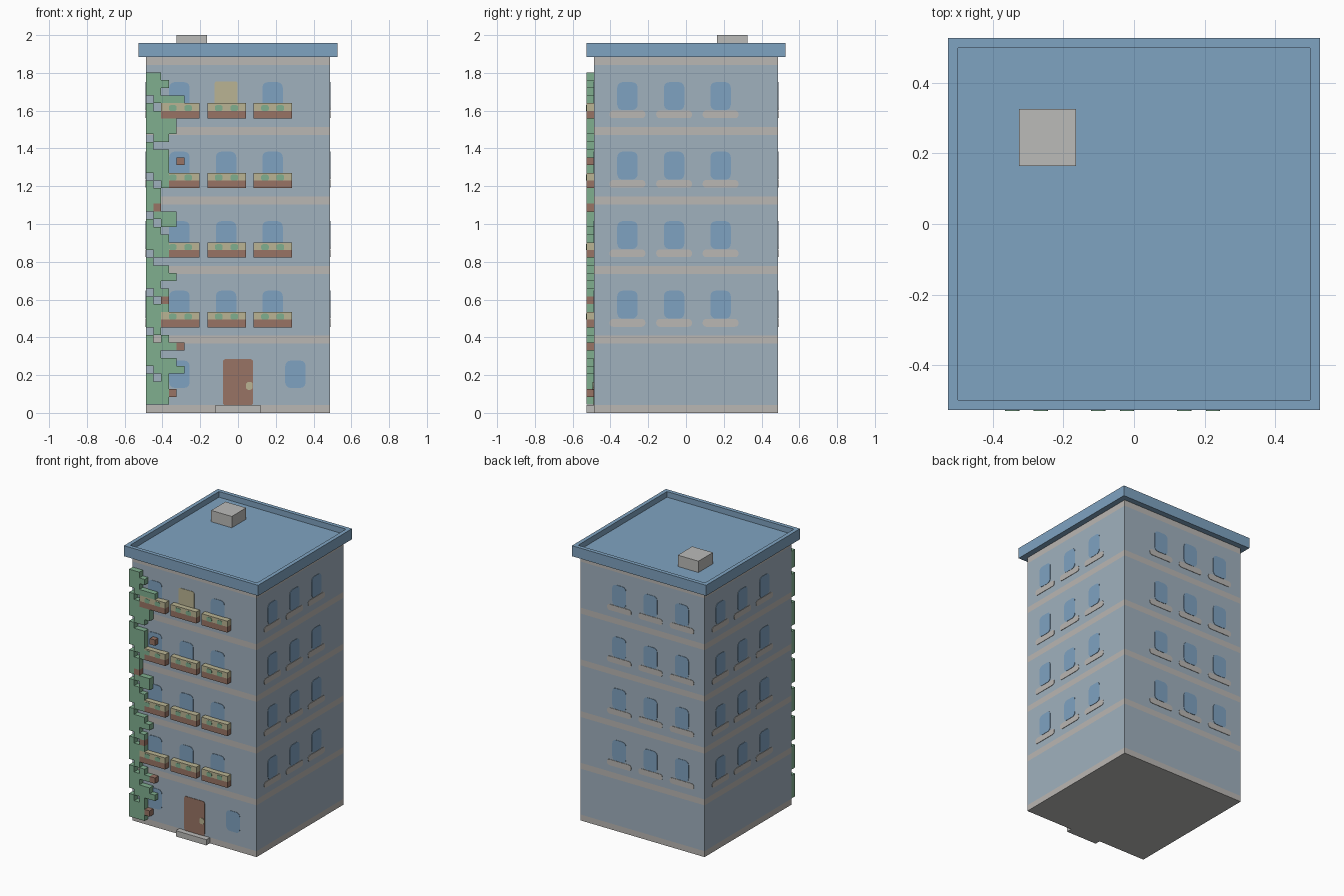
import bpy
import bmesh
from math import pi, cos, sin
from mathutils import Matrix, Vector

if "Cube" in bpy.data.objects:
    bpy.data.objects.remove(bpy.data.objects["Cube"])


def material(name, rgb):
    lin = [(c / 255 / 12.92) if c < 11 else ((c / 255 + 0.055) / 1.055) ** 2.4 for c in rgb]
    m = bpy.data.materials.new(name)
    m.use_nodes = True
    m.diffuse_color = (*lin, 1)
    bsdf = m.node_tree.nodes["Principled BSDF"]
    bsdf.inputs["Base Color"].default_value = (*lin, 1)
    bsdf.inputs["Roughness"].default_value = 0.9
    return m


WALL = material("wall blue grey", (160, 177, 190))
TRIM = material("trim warm grey", (186, 183, 179))
STONE = material("stone grey", (187, 187, 185))
GLASS = material("window blue", (127, 162, 193))
ROOF = material("roof blue", (127, 163, 193))
LEAF = material("leaf green", (128, 175, 143))
WOOD = material("wood brown", (152, 116, 101))
BLOOM = material("flower yellow", (186, 180, 147))

HALF = 0.488       # half width of the walls
EAVE = 0.528       # half width of the roof
CELL = 0.0407      # block width of the planting
ROW = 0.0409       # block height of the planting
FLOOR = 0.368      # storey height
PLANT_TOP = 1.803


def finish(name, bm, mats):
    bmesh.ops.recalc_face_normals(bm, faces=bm.faces)
    me = bpy.data.meshes.new(name)
    bm.to_mesh(me)
    bm.free()
    for m in mats:
        me.materials.append(m)
    ob = bpy.data.objects.new(name, me)
    bpy.context.scene.collection.objects.link(ob)
    return ob


def box(name, lo, hi, mat):
    bm = bmesh.new()
    lo, hi = Vector(lo), Vector(hi)
    bmesh.ops.create_cube(bm, size=1, matrix=Matrix.Translation((lo + hi) / 2)
                          @ Matrix.Diagonal((*(hi - lo), 1)))
    return finish(name, bm, [mat])


def plate(name, u, z, w, h, r, mat, side=0, d=HALF, t=0.003):
    """Thin rounded panel on a wall; side counts quarter turns from the front."""
    bm = bmesh.new()
    ring = []
    for q, (sx, sz) in enumerate([(1, 1), (-1, 1), (-1, -1), (1, -1)]):
        for i in range(4):
            a = (q + i / 3) * pi / 2
            ring.append(bm.verts.new((u + sx * (w / 2 - r) + r * cos(a), -d - t,
                                      z + h / 2 + sz * (h / 2 - r) + r * sin(a))))
    face = bm.faces.new(ring)
    ext = bmesh.ops.extrude_face_region(bm, geom=[face])
    bmesh.ops.translate(bm, vec=(0, t, 0), verts=[v for v in ext["geom"] if isinstance(v, bmesh.types.BMVert)])
    bmesh.ops.rotate(bm, verts=bm.verts, matrix=Matrix.Rotation(side * pi / 2, 3, 'Z'))
    return finish(name, bm, [mat])


# Walls with flush trim bands between the storeys
levels = [0, 0.042]
for i in range(4):
    levels += [0.368 + i * FLOOR, 0.41 + i * FLOOR]
levels += [1.842, 1.885]
bm = bmesh.new()
rings = [[bm.verts.new((sx * HALF, sy * HALF, z)) for sx, sy in [(-1, -1), (1, -1), (1, 1), (-1, 1)]]
         for z in levels]
for n, (a, b) in enumerate(zip(rings, rings[1:])):
    for i in range(4):
        j = (i + 1) % 4
        bm.faces.new((a[i], a[j], b[j], b[i])).material_index = 1 - n % 2
bm.faces.new(rings[0][::-1]).material_index = 2
bm.faces.new(rings[-1])
finish("walls", bm, [WALL, TRIM, STONE])

# Roof slab with a sunken deck
bm = bmesh.new()
bmesh.ops.create_cube(bm, size=1, matrix=Matrix.Translation((0, 0, 1.922))
                      @ Matrix.Diagonal((2 * EAVE, 2 * EAVE, 0.075, 1)))
bm.normal_update()
top = max(bm.faces, key=lambda f: f.normal.z)
bmesh.ops.inset_region(bm, faces=[top], thickness=EAVE - HALF)
deck = bmesh.ops.extrude_face_region(bm, geom=[top])
bmesh.ops.delete(bm, geom=[top], context='FACES')
bmesh.ops.translate(bm, vec=(0, 0, -0.04), verts=[v for v in deck["geom"] if isinstance(v, bmesh.types.BMVert)])
finish("roof", bm, [ROOF])
box("chimney", (-0.326, 0.164, 1.915), (-0.164, 0.326, 2.0), STONE)

# Windows and sills on every side
for side in range(4):
    for x in (-0.31, -0.063, 0.183):
        u = -x if side == 2 else x
        for floor in range(4):
            z = 0.456 + floor * FLOOR
            if side == 0 and floor == 3 and x == -0.063:
                plate("lit_window", u, 1.6, 0.122, 0.155, 0.012, BLOOM)
            else:
                plate("window", u, z + 0.043, 0.108, 0.148, 0.028, GLASS, side)
            if side:
                plate("sill", u, z, 0.19, 0.041, 0.018, TRIM, side)
for u in (-0.31, 0.304):
    plate("ground_window", u, 0.132, 0.108, 0.145, 0.028, GLASS)

# Entrance
plate("door", 0, 0.04, 0.16, 0.245, 0.014, WOOD)
plate("door_knob", 0.06, 0.122, 0.036, 0.042, 0.014, BLOOM, t=0.006)
box("doorstep", (-0.12, -EAVE, 0), (0.12, -HALF + 0.01, 0.041), STONE)

# Window boxes with flowers
planted = set()
for floor in range(4):
    r = 4 + 9 * floor
    z = PLANT_TOP - (r + 1) * ROW
    for first in (2, 8, 14):
        start = 3 if first == 2 and floor in (1, 2) else first
        x0, x1 = -HALF + start * CELL, -HALF + (first + 5) * CELL
        box("planter", (x0, -EAVE, z - ROW), (x1, -HALF, z), WOOD)
        box("flowers", (x0, -EAVE, z), (x1, -HALF, z + ROW), BLOOM)
        for c in (first + 1, first + 3):
            plate("flower_leaves", -HALF + (c + 0.5) * CELL, z, CELL, ROW * 0.75, 0.01, LEAF, d=EAVE, t=0.002)
        planted |= {(c, q) for c in range(start, first + 5) for q in (r, r + 1)}

# Climbing ivy of blocks: reach of each row from the top down
reach = "2335544432333342234423432342333422342453333"
pots = {(4, 11), (1, 17), (2, 29), (4, 35), (3, 41)}
cells = {(c, r) for r, n in enumerate(reach) for c in range(int(n))}
cells -= {(c, r) for c, r in cells
          if (c == 0 and r % 5 == 3) or (c == 1 and r % 5 == 4) or (c == 2 and r % 5 == 2 and r % 3 == 2)}
cells -= planted | pots


def blocks(name, cells, mat):
    """Joined blocks with no faces between neighbours."""
    bm = bmesh.new()
    for c, r in sorted(cells):
        x, z = -HALF + c * CELL, PLANT_TOP - r * ROW
        corners = [(x, z), (x, z - ROW), (x + CELL, z - ROW), (x + CELL, z)]
        front = [bm.verts.new((px, -EAVE, pz)) for px, pz in corners]
        back = [bm.verts.new((px, -HALF, pz)) for px, pz in corners]
        bm.faces.new(front)
        bm.faces.new(back[::-1])
        for i, (dc, dr) in enumerate([(-1, 0), (0, 1), (1, 0), (0, -1)]):
            if (c + dc, r + dr) not in cells:
                j = (i + 1) % 4
                bm.faces.new((front[j], front[i], back[i], back[j]))
    bmesh.ops.remove_doubles(bm, verts=bm.verts, dist=0.0005)
    finish(name, bm, [mat])


blocks("ivy", cells, LEAF)
blocks("ivy_blocks", pots, WOOD)
